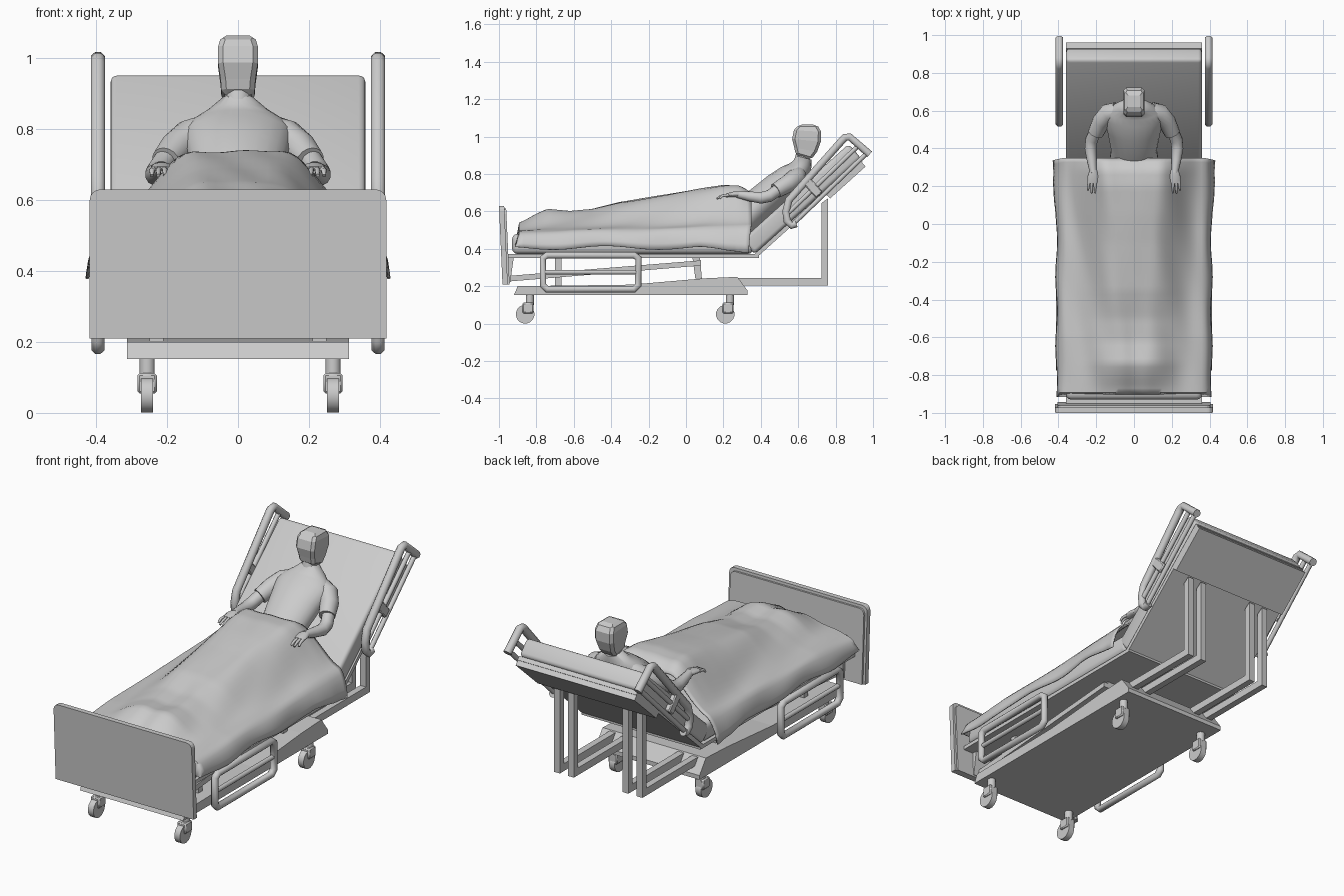
import bpy, bmesh, math
from mathutils import Vector, Euler

if "Cube" in bpy.data.objects:
    bpy.data.objects.remove(bpy.data.objects["Cube"])

ANG = math.radians(42)
CA, SA = math.cos(ANG), math.sin(ANG)


def finish(name, bm, smooth=None):
    bmesh.ops.recalc_face_normals(bm, faces=bm.faces)
    me = bpy.data.meshes.new(name)
    bm.to_mesh(me)
    bm.free()
    ob = bpy.data.objects.new(name, me)
    bpy.context.collection.objects.link(ob)
    if smooth:
        bpy.ops.object.select_all(action='DESELECT')
        ob.select_set(True)
        bpy.context.view_layer.objects.active = ob
        bpy.ops.object.shade_smooth_by_angle(angle=math.radians(smooth))
    return ob


def box(name, lo, hi, bevel=0, rx=0, pivot=None, seg=3):
    lo, hi = Vector(lo), Vector(hi)
    bm = bmesh.new()
    bmesh.ops.create_cube(bm, size=1)
    for v in bm.verts:
        v.co = Vector([c * d for c, d in zip(v.co, hi - lo)]) + (lo + hi) / 2
    if bevel:
        bmesh.ops.bevel(bm, geom=bm.edges[:], offset=bevel, segments=seg, profile=0.5, affect='EDGES')
    if rx:
        rot = Euler((rx, 0, 0)).to_matrix()
        for v in bm.verts:
            v.co = rot @ v.co + Vector(pivot or (0, 0, 0))
    return finish(name, bm, 40 if bevel else None)


def prism(name, pts, a, b, plane='yz'):
    """Extrude a 2D profile along the remaining axis from a to b."""
    bm = bmesh.new()
    at = (lambda p, d: (d, p[0], p[1])) if plane == 'yz' else (lambda p, d: (p[0], d, p[1]))
    r0 = [bm.verts.new(at(p, a)) for p in pts]
    r1 = [bm.verts.new(at(p, b)) for p in pts]
    bm.faces.new(r0)
    bm.faces.new(r1)
    n = len(pts)
    for i in range(n):
        bm.faces.new((r0[i], r0[(i + 1) % n], r1[(i + 1) % n], r1[i]))
    return finish(name, bm)


def loft(name, path, rx, ry=None, sides=12, smooth=50, closed=False):
    """Elliptical rings swept along a path, with caps."""
    P = [Vector(p) for p in path]
    n = len(P)
    rx = rx if isinstance(rx, list) else [rx] * n
    ry = ry or rx
    bm = bmesh.new()
    rings = []
    for i, p in enumerate(P):
        a = P[i - 1] if closed or i else p
        b = P[(i + 1) % n] if closed or i < n - 1 else p
        t = ((p - a).normalized() + (b - p).normalized()).normalized()
        ref = Vector((1, 0, 0)) if abs(t.x) < 0.9 else Vector((0, 1, 0))
        s = (ref - t * ref.dot(t)).normalized()
        u = s.cross(t)
        k = 1 / math.cos(math.pi / sides)
        rings.append([bm.verts.new(p + k * (s * rx[i] * math.cos(w) + u * ry[i] * math.sin(w)))
                      for w in [(j + 0.5) * 2 * math.pi / sides for j in range(sides)]])
    for i in range(n if closed else n - 1):
        r, q = rings[i], rings[(i + 1) % n]
        for j in range(sides):
            bm.faces.new((r[j], r[(j + 1) % sides], q[(j + 1) % sides], q[j]))
    if not closed:
        bm.faces.new(rings[0])
        bm.faces.new(rings[-1])
    return finish(name, bm, smooth)


def back(s, n, x=0):
    """Point on the raised backrest: s along it, n above its cushion."""
    return (x, 0.306 + s * CA - n * SA, 0.44 + s * SA + n * CA)


def lerp(table, y):
    for (a, p), (b, q) in zip(table, table[1:]):
        if y <= b:
            return p + (q - p) * max(0, (y - a) / (b - a))
    return table[-1][1]


# Footboard, leaning slightly outwards
def panel(w, z0, z1, r):
    top = [(w - r + r * math.sin(a), z1 - r + r * math.cos(a)) for a in [i * math.pi / 8 for i in range(5)]]
    return [(-x, z) for x, z in reversed(top)] + top + [(w, z0), (-w, z0)]

for name, w, y0, y1, z1 in (("footboard", 0.418, -1.0, -0.972, 0.63), ("footboard_back", 0.405, -0.972, -0.962, 0.615)):
    ob = prism(name, panel(w, 0.21, z1, 0.03), y0, y1, 'xz')
    for v in ob.data.vertices:
        v.co.y += (0.63 - v.co.z) * 0.045

# Base platform
prism("base_platform", [(-0.92, 0.152), (0.33, 0.152), (0.33, 0.175), (0.275, 0.25), (0.1, 0.242), (-0.3, 0.208),
                        (-0.9, 0.2)], -0.313, 0.313)

# Casters
for sx in (-1, 1):
    for y in (-0.86, 0.21):
        x = 0.262 * sx + 0.006
        loft("caster_wheel", [(x - 0.017, y, 0.05), (x + 0.017, y, 0.05)], 0.049, sides=16, smooth=30)
        box("caster_fork", (x - 0.027, y - 0.015, 0.055), (x + 0.027, y + 0.045, 0.112), 0.006, seg=1)
        loft("caster_stem", [(x, y + 0.025, 0.1), (x, y + 0.025, 0.155)], 0.021)

# Deck, lift linkage and rear support frames
box("seat_deck", (-0.36, -0.95, 0.352), (0.36, 0.39, 0.372))
box("back_deck", (-0.36, 0, 0), (0.36, 0.76, 0.022), rx=ANG, pivot=(0, 0.38, 0.355))
box("back_deck_plate", (-0.36, 0.5, -0.028), (0.36, 0.755, 0), rx=ANG, pivot=(0, 0.38, 0.355))
for s in (-1, 1):
    prism("lift_arm", [(-0.95, 0.225), (0.08, 0.31), (0.08, 0.338), (-0.95, 0.255)], s * 0.23, s * 0.27)
    box("front_strut", (min(s * .21, s * .25), -0.70, 0.2), (max(s * .21, s * .25), -0.665, 0.355))
    prism("rear_strut", [(0.05, 0.24), (0.085, 0.24), (0.075, 0.352), (0.035, 0.352)], s * 0.2, s * 0.24)
    prism("foot_bracket", [(-0.95, 0.36), (-0.92, 0.36), (-0.94, 0.22), (-0.965, 0.22)], s * 0.2, s * 0.3)
    for x in (0.165, 0.25):
        prism("support_frame", [(0.2, 0.205), (0.76, 0.205), (0.76, 0.67), (0.725, 0.645), (0.725, 0.245),
                                (0.2, 0.245)], s * x - 0.018, s * x + 0.018)

# Mattress sections
box("mattress_seat", (-0.36, -0.93, 0.372), (0.36, 0.36, 0.48), 0.03)
box("mattress_back", (-0.36, 0, 0.022), (0.36, 0.768, 0.122), 0.02, ANG, (0, 0.38, 0.355))

# Side rails
for s in (-1, 1):
    x = s * 0.395
    loft("foot_rail", [(x, -0.765, 0.35), (x, -0.765, 0.205), (x, -0.742, 0.183), (x, -0.278, 0.183), (x, -0.255, 0.205),
                       (x, -0.255, 0.35), (x, -0.278, 0.366), (x, -0.742, 0.366)], 0.018, sides=8, closed=True)
    loft("foot_rail_bar", [(x, -0.765, 0.275), (x, -0.255, 0.275)], 0.012, sides=8)
    loft("head_rail", [(x, 0.59, 0.535), (x, 0.565, 0.525), (x, 0.54, 0.55), (x, 0.535, 0.60), (x, 0.55, 0.66),
                       (x, 0.835, 0.98), (x, 0.85, 0.995), (x, 0.875, 0.998), (x, 0.982, 0.905)], 0.02, sides=8)
    for a, b in (((0.575, 0.535), (0.968, 0.912)), ((0.545, 0.59), (0.92, 0.95))):
        loft("head_rail_bar", [(x, *a), (x, *b)], 0.012, sides=8)
    box("head_rail_latch", (-0.016, -0.025, -0.05), (0.016, 0.025, 0.05), 0.006, ANG, (x, 0.68, 0.725), 1)

# Blanket draped over the body
ridge = [(-0.92, 0.53), (-0.87, 0.55), (-0.8, 0.59), (-0.74, 0.617), (-0.62, 0.602), (-0.5, 0.612), (-0.35, 0.65),
         (-0.1, 0.688), (0.05, 0.715), (0.2, 0.738), (0.29, 0.735), (0.36, 0.69)]
bm = bmesh.new()
NX, NY = 44, 56
grid = []
for j in range(NY + 1):
    y = -0.915 + 1.265 * j / NY
    k = (y + 0.915) / 1.265
    flare = max(0, min(1, (k - 0.78) / 0.12)) * 0.02
    row = []
    for i in range(NX + 1):
        u = 2 * i / NX - 1
        a = min(1, abs(u) / 0.8)
        edge = lerp([(-0.92, 0.5), (-0.6, 0.52), (0.0, 0.53), (0.36, 0.55)], y)
        t0, t1 = 0.1 + 0.25 * k, 0.8 + 0.2 * k
        f = 0.5 + 0.5 * math.cos(math.pi * min(1, max(0, (a - t0) / (t1 - t0))))
        z = edge + (lerp(ridge, y) - edge) * f - 0.02 * a ** 6
        z -= 0.018 * math.exp(-(a / 0.12) ** 2) * max(0, 1 - 2.2 * k)
        z += 0.004 * math.sin(9 * y + 5 * u) * math.sin(14 * u + 3 * y)
        d = max(0, (abs(u) - 0.8) / 0.2)
        hem = 0.405 + 0.01 * math.sin(11 * y) - flare
        z += (hem - z) * d ** 1.4
        x = (0.37 * a + 0.042 * math.sin(d * math.pi / 2) + flare * d + 0.005 * d * math.sin(17 * y))
        if j == 0:
            z = min(z, 0.415)
        row.append(bm.verts.new((math.copysign(x, u), y - 0.015 * d * (k > 0.95), z)))
    grid.append(row)
for r, q in zip(grid, grid[1:]):
    for i in range(NX):
        bm.faces.new((r[i], r[i + 1], q[i + 1], q[i]))
ob = finish("blanket", bm, 60)
mod = ob.modifiers.new("thickness", 'SOLIDIFY')
mod.thickness = 0.008

# Patient: torso, low-poly head, arms and hands
loft("torso", [back(*p) for p in ((0.02, 0.08), (0.2, 0.09), (0.33, 0.085), (0.42, 0.08), (0.47, 0.08), (0.51, 0.095),
                                  (0.54, 0.115))],
     [0.14, 0.12, 0.14, 0.155, 0.135, 0.085, 0.045], [0.08, 0.09, 0.087, 0.078, 0.066, 0.052, 0.042], sides=24)
loft("neck", [(0, 0.61, 0.84), (0, 0.632, 0.93)], 0.038)
ob = loft("head", [(0, 0.628, 0.888), (0, 0.64, 0.93), (0, 0.644, 0.98), (0, 0.65, 1.03), (0, 0.65, 1.053), (0, 0.65, 1.064)],
          [0.046, 0.049, 0.056, 0.056, 0.05, 0.032], [0.042, 0.062, 0.077, 0.073, 0.057, 0.03], sides=4, smooth=None)
mod = ob.modifiers.new("chamfer", 'BEVEL')
mod.width, mod.segments, mod.limit_method = 0.014, 1, 'ANGLE'
mod.angle_limit = math.radians(60)
for s in (-1, 1):
    loft("sleeve", [(s * 0.09, 0.6, 0.795), (s * 0.135, 0.585, 0.775), (s * 0.175, 0.54, 0.745), (s * 0.203, 0.48, 0.71)],
         [0.045, 0.052, 0.047, 0.041], sides=16)
    loft("arm", [(s * 0.2, 0.5, 0.72), (s * 0.225, 0.445, 0.682), (s * 0.23, 0.4, 0.672), (s * 0.224, 0.34, 0.68),
                 (s * 0.215, 0.27, 0.692)], [0.032, 0.032, 0.031, 0.026, 0.018])
    loft("palm", [(s * 0.215, 0.285, 0.692), (s * 0.215, 0.255, 0.692), (s * 0.215, 0.215, 0.685)],
         [0.02, 0.03, 0.031], [0.016, 0.014, 0.01])
    for i, d in enumerate((-1.5, -0.5, 0.5, 1.5)):
        tip = (0.175, 0.165, 0.165, 0.18)[i]
        x = 0.215 + d * 0.015
        loft("finger", [(s * x, 0.225, 0.687), (s * (x + d * 0.003), 0.195, 0.684), (s * (x + d * 0.004), tip, 0.669)],
             [0.008, 0.007, 0.005], sides=8)
    loft("thumb", [(s * 0.2, 0.265, 0.69), (s * 0.18, 0.235, 0.685), (s * 0.172, 0.205, 0.677)], [0.01, 0.008, 0.006], sides=8)
